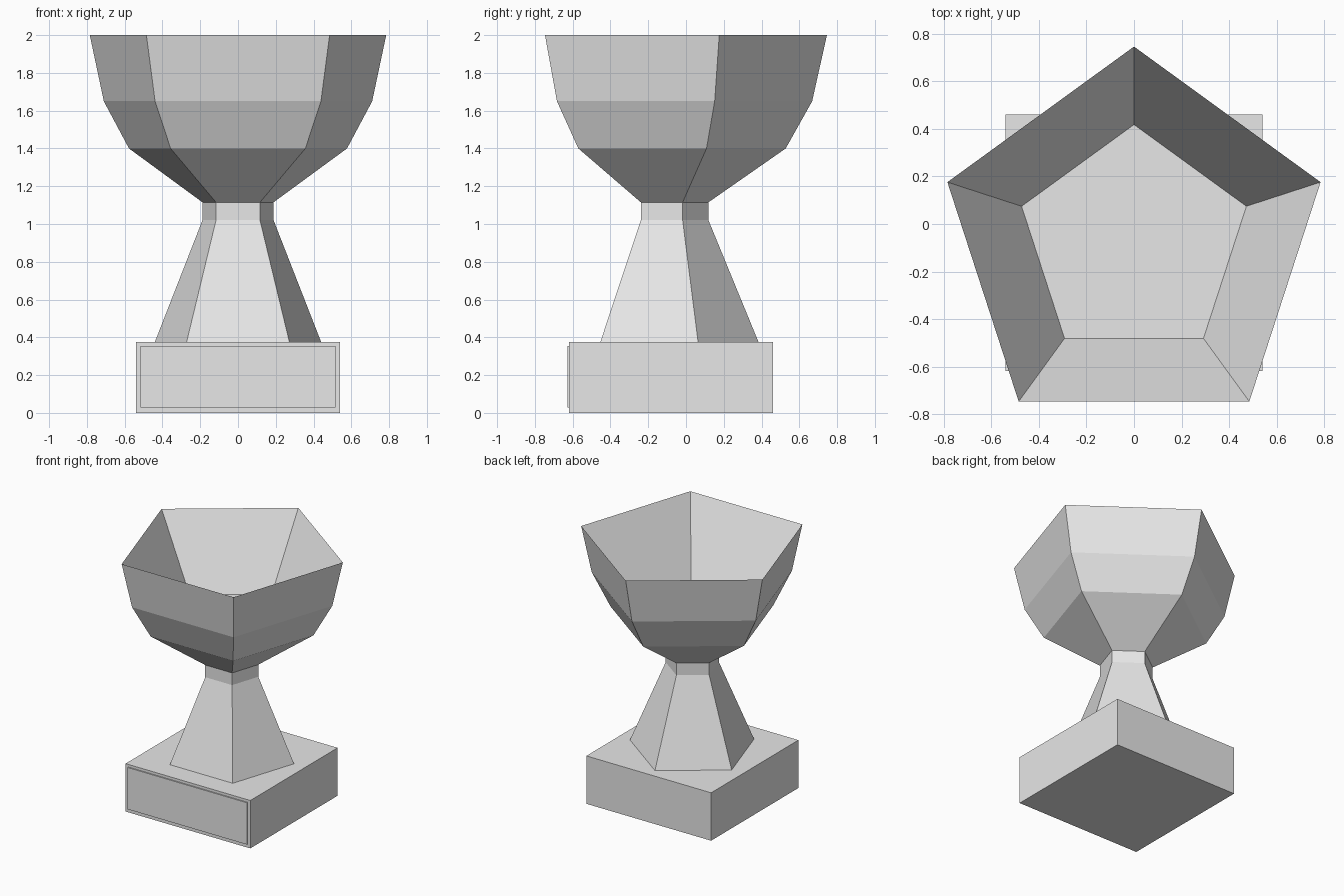
import bpy
import bmesh
import math

SIDES = 5
CENTRE_Y = -0.079

if "Cube" in bpy.data.objects:
    bpy.data.objects.remove(bpy.data.objects["Cube"])

# Single plain metal colour
grey = bpy.data.materials.new("light_grey")
grey.use_nodes = True
colour = (0.8, 0.8, 0.8, 1)
grey.diffuse_color = colour
grey.node_tree.nodes["Principled BSDF"].inputs["Base Color"].default_value = colour


def finish(name, bm):
    bmesh.ops.recalc_face_normals(bm, faces=bm.faces)
    mesh = bpy.data.meshes.new(name)
    bm.to_mesh(mesh)
    bm.free()
    mesh.materials.append(grey)
    obj = bpy.data.objects.new(name, mesh)
    bpy.context.collection.objects.link(obj)
    return obj


def pentagon_loft(name, profile):
    """Closed solid of pentagonal rings, each given as (radius, height)."""
    bm = bmesh.new()
    rings = []
    for radius, z in profile:
        angles = [math.pi / 2 + math.tau * i / SIDES for i in range(SIDES)]
        rings.append([bm.verts.new((radius * math.cos(a),
                                    CENTRE_Y + radius * math.sin(a), z))
                      for a in angles])
    for low, high in zip(rings, rings[1:]):
        for i in range(SIDES):
            j = (i + 1) % SIDES
            bm.faces.new((low[i], low[j], high[j], high[i]))
    bm.faces.new(rings[0][::-1])
    bm.faces.new(rings[-1])
    return finish(name, bm)


def box(name, size, centre):
    bm = bmesh.new()
    bmesh.ops.create_cube(bm, size=1)
    bmesh.ops.scale(bm, vec=size, verts=bm.verts)
    bmesh.ops.translate(bm, vec=centre, verts=bm.verts)
    return finish(name, bm)


# Square plinth with a thin plaque on its front
width, height = 1.08, 0.375
box("plinth", (width, width, height), (0, CENTRE_Y, height / 2))
box("plaque", (1.034, 0.009, 0.327), (0, CENTRE_Y - width / 2 - 0.0045, 0.191))

# Tapered stem with a short straight neck
pentagon_loft("stem", [(0.463, height), (0.198, 1.02), (0.198, 1.115)])

# Cup: outer wall up to the sharp rim, then down inside to the floor
pentagon_loft("cup", [(0.198, 1.115), (0.607, 1.4), (0.747, 1.65),
                      (0.825, 2.0), (0.497, 1.45)])
